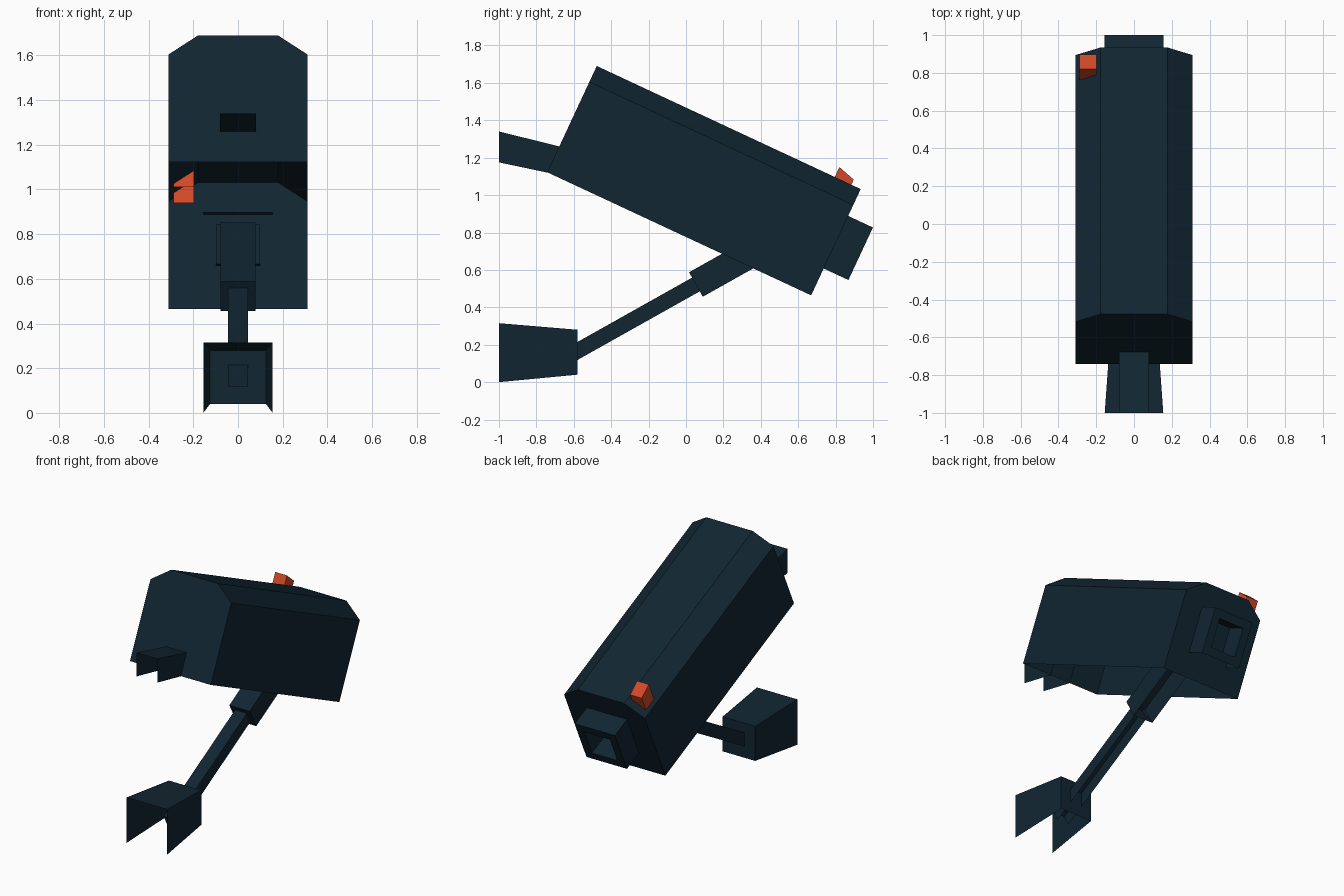
import bpy, bmesh, math
from mathutils import Vector

if "Cube" in bpy.data.objects:
    bpy.data.objects.remove(bpy.data.objects["Cube"])


def material(name, rgb):
    m = bpy.data.materials.new(name)
    m.diffuse_color = (*rgb, 1)
    m.use_nodes = True
    m.node_tree.nodes["Principled BSDF"].inputs["Base Color"].default_value = m.diffuse_color
    return m


NAVY = material("dark navy", (0.0055, 0.019, 0.031))
ORANGE = material("signal orange", (0.64, 0.066, 0.02))


def ring(w, low, high, cx=0.0, chamfer=None):
    """Upright cross-section: low and high are (y, z); chamfer = (top half width, drop)."""
    lo, hi = Vector((0, *low)), Vector((0, *high))
    x = Vector((1, 0, 0))
    mid = Vector((cx, 0, 0))
    pts = [lo - x * w, lo + x * w]
    if chamfer:
        tw, drop = chamfer
        sh = hi - (hi - lo).normalized() * drop
        pts += [sh + x * w, hi + x * tw, hi - x * tw, sh - x * w]
    else:
        pts += [hi + x * w, hi - x * w]
    return [p + mid for p in pts]


def shell(name, rings, mat, start_cap, end_cap):
    """Loft rings from back to front; the underside of the first span is left open."""
    bm = bmesh.new()
    vs = [[bm.verts.new(p) for p in r] for r in rings]
    n = len(vs[0])
    for k in range(len(vs) - 1):
        a, b = vs[k], vs[k + 1]
        for i in range(1 if k == 0 else 0, n):
            j = (i + 1) % n
            bm.faces.new((a[i], b[i], b[j], a[j]))
    if start_cap:
        bm.faces.new(vs[0])
    if end_cap:
        bm.faces.new(vs[-1][::-1])
    me = bpy.data.meshes.new(name)
    bm.to_mesh(me)
    bm.free()
    me.materials.append(mat)
    ob = bpy.data.objects.new(name, me)
    bpy.context.collection.objects.link(ob)
    return ob


def tilted(origin, angle):
    """Returns a function (along, up) -> (y, z) in a frame pitched by angle."""
    c, s = math.cos(angle), math.sin(angle)
    return lambda a, u: (origin[0] + a * c - u * s, origin[1] + a * s + u * c)


# Housing: long chamfered box pitched down 25 degrees
body = tilted((-0.742, 1.122), math.radians(-25))
LEN, H = 1.557, 0.627
shell("housing", [ring(0.31, body(a, 0), body(a, H), chamfer=(0.178, 0.094))
                  for a in (0, LEN)], NAVY, True, True)

# Lens snout with a recessed square opening
mid = H / 2
shell("lens_snout", [ring(h, body(LEN + a, mid - h), body(LEN + a, mid + h))
                     for a, h in ((-0.02, 0.155), (0.146, 0.155),
                                  (0.146, 0.098), (-0.015, 0.098))],
      NAVY, False, True)

# Rear cable duct, open toward the wall
shell("cable_duct", [ring(0.08, (-1, 1.175), (-1, 1.34)),
                     ring(0.08, (-0.74, 1.12), (-0.676, 1.26))], NAVY, False, False)

# Wall bracket, open toward the wall
shell("wall_bracket", [ring(0.155, (-1, 0), (-1, 0.315)),
                       ring(0.125, (-0.58, 0.04), (-0.58, 0.28))], NAVY, False, True)

# Support arm and the collar that enters the housing
arm = tilted((0.053, 0.522), math.radians(29.3))
shell("support_arm", [ring(w, arm(a, -0.042), arm(a, 0.042))
                      for a, w in ((-0.90, 0.045), (0.02, 0.045))], NAVY, False, False)
shell("arm_collar", [ring(0.078, arm(a, -0.075), arm(a, 0.075))
                     for a in (0, 0.54)], NAVY, True, True)

# Signal lamp: sheared block sunk into the chamfer
shell("signal_lamp", [ring(0.045, (0.755, 1.01), (0.82, 1.15), cx=-0.243),
                      ring(0.045, (0.83, 0.94), (0.897, 1.083), cx=-0.243)],
      ORANGE, True, True)
